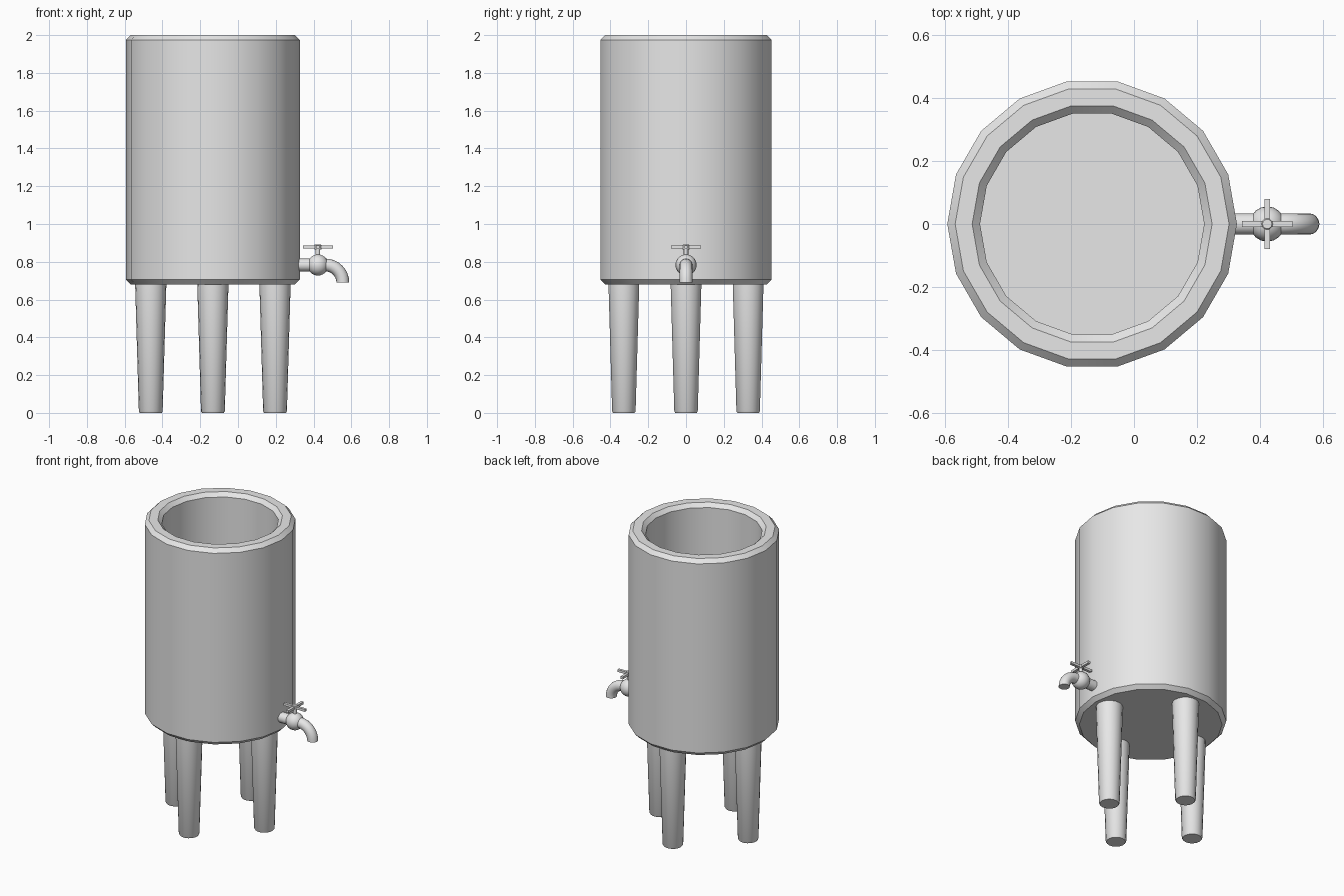
import bpy, bmesh, math
from mathutils import Vector, Matrix

cube = bpy.data.objects.get("Cube")
if cube:
    bpy.data.objects.remove(cube, do_unlink=True)

grey = bpy.data.materials.new("light_grey")
grey.use_nodes = True
colour = (0.8, 0.8, 0.8, 1)
grey.diffuse_color = colour
grey.node_tree.nodes["Principled BSDF"].inputs["Base Color"].default_value = colour

CX = -0.133       # tank axis
TAP_X = 0.423     # valve axis
TAP_Z = 0.783     # pipe height


def finish(bm, name, angle=35):
    bmesh.ops.recalc_face_normals(bm, faces=bm.faces)
    mesh = bpy.data.meshes.new(name)
    bm.to_mesh(mesh)
    bm.free()
    mesh.materials.append(grey)
    obj = bpy.data.objects.new(name, mesh)
    bpy.context.collection.objects.link(obj)
    bpy.ops.object.select_all(action='DESELECT')
    obj.select_set(True)
    bpy.context.view_layer.objects.active = obj
    bpy.ops.object.shade_smooth_by_angle(angle=math.radians(angle))
    return obj


def skin(name, rings):
    """Join rings of points into a tube with capped ends."""
    bm = bmesh.new()
    loops = [[bm.verts.new(p) for p in ring] for ring in rings]
    n = len(loops[0])
    for a, b in zip(loops, loops[1:]):
        for i in range(n):
            j = (i + 1) % n
            bm.faces.new((a[i], a[j], b[j], b[i]))
    bm.faces.new(loops[0])
    bm.faces.new(loops[-1])
    return finish(bm, name)


def ring(centre, radius, sides, tilt=0):
    """Circle around z, tilted about y."""
    rot = Matrix.Rotation(tilt, 3, 'Y')
    steps = [math.tau * i / sides for i in range(sides)]
    return [Vector(centre) + rot @ Vector((math.cos(t), math.sin(t), 0)) * radius
            for t in steps]


def lathe(name, x, y, profile, sides):
    return skin(name, [ring((x, y, z), r, sides) for r, z in profile])


def box(name, centre, size):
    bm = bmesh.new()
    bmesh.ops.create_cube(bm, size=1)
    bmesh.ops.scale(bm, vec=size, verts=bm.verts)
    bmesh.ops.translate(bm, vec=centre, verts=bm.verts)
    return finish(bm, name)


# Open tank with chamfered base and rim
lathe("tank", CX, 0, [(0.435, 0.68), (0.46, 0.705), (0.46, 1.975), (0.435, 2),
                      (0.381, 2), (0.356, 1.975), (0.356, 0.785)], 18)

# Four tapered legs
for i, side in enumerate(("left", "back", "right", "front")):
    a = i * math.pi / 2
    lathe(side + "_leg", CX + 0.329 * math.cos(a), 0.329 * math.sin(a),
          [(0.058, 0), (0.063, 0.008), (0.083, 0.69)], 18)

# Tap pipe: straight through the valve, then a quarter bend down
path = [((x, 0, TAP_Z), math.pi / 2) for x in (0.28, 0.46)]
bend = 0.093
for k in range(1, 9):
    t = math.pi / 2 * k / 8
    path.append(((0.462 + bend * math.sin(t), 0, TAP_Z - bend + bend * math.cos(t)),
                 math.pi / 2 + t))
skin("tap_spout", [ring(c, 0.034, 16, tilt) for c, tilt in path])

# Round valve body
bm = bmesh.new()
bmesh.ops.create_uvsphere(bm, u_segments=18, v_segments=12, radius=0.056)
bmesh.ops.translate(bm, vec=(TAP_X, 0, TAP_Z), verts=bm.verts)
finish(bm, "valve_body")

# Stem, hub and cross handle
lathe("valve_stem", TAP_X, 0, [(0.012, 0.82), (0.012, 0.87)], 12)
lathe("handle_hub", TAP_X, 0, [(0.018, 0.865), (0.018, 0.889), (0.015, 0.892)], 12)
box("handle_bar_across", (TAP_X, 0, 0.878), (0.16, 0.018, 0.016))
box("handle_bar_along", (TAP_X, 0, 0.878), (0.018, 0.16, 0.016))
